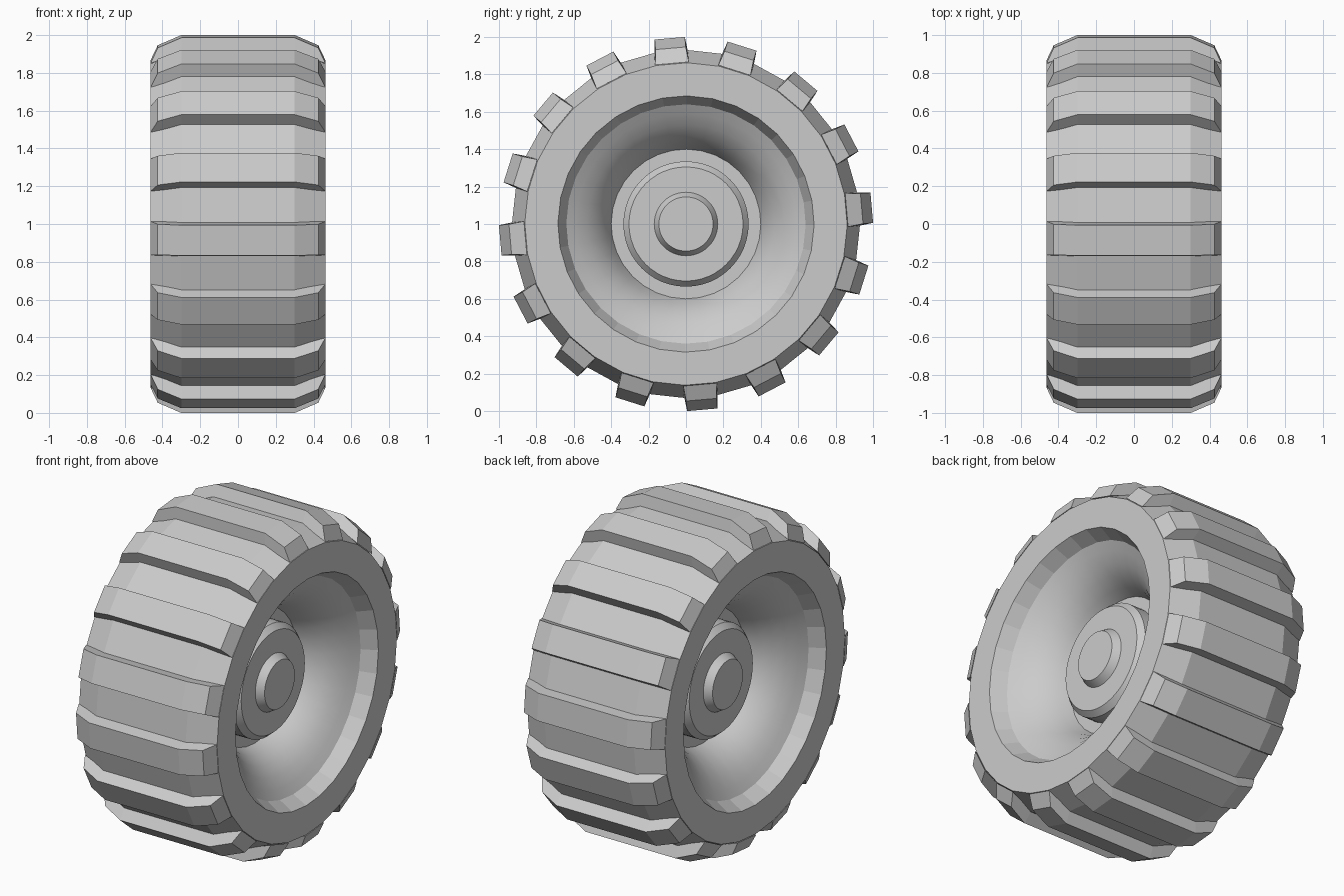
import bpy, bmesh
from math import sin, cos, radians, pi

if "Cube" in bpy.data.objects:
    bpy.data.objects.remove(bpy.data.objects["Cube"])

LUGS = 16
STEP = 360 / LUGS
START = 95            # angle of the top lug, in degrees from +y
HALF = 5.5            # half angle covered by a lug foot
CENTRE_Z = 1.0


def finish(name, bm, smooth=None):
    bmesh.ops.recalc_face_normals(bm, faces=bm.faces)
    me = bpy.data.meshes.new(name)
    bm.to_mesh(me)
    bm.free()
    ob = bpy.data.objects.new(name, me)
    bpy.context.collection.objects.link(ob)
    ob.location.z = CENTRE_Z
    if smooth:
        bpy.ops.object.select_all(action='DESELECT')
        ob.select_set(True)
        bpy.context.view_layer.objects.active = ob
        bpy.ops.object.shade_smooth_by_angle(angle=radians(smooth))
    return ob


def lathe(name, profile, angles, smooth=None):
    """Spin (x, radius) points about the x axis; radius 0 closes to a point."""
    bm = bmesh.new()
    n = len(angles)
    rings = []
    for x, r in profile:
        if r == 0:
            rings.append([bm.verts.new((x, 0, 0))] * n)
        else:
            rings.append([bm.verts.new((x, r * cos(a), r * sin(a))) for a in angles])
    for a, b in zip(rings, rings[1:]):
        for i in range(n):
            j = (i + 1) % n
            bm.faces.new(dict.fromkeys((a[i], a[j], b[j], b[i])))
    return finish(name, bm, smooth)


# tyre: its facets break at the edges of the lugs
tyre_angles = [radians(START + i * STEP + s * HALF) for i in range(LUGS) for s in (-1, 1)]
half_tyre = [(0.3, 0.93), (0.463, 0.862), (0.463, 0.685), (0.375, 0.64)]
tyre = [(-x, r) for x, r in reversed(half_tyre)] + half_tyre
lathe("tyre", tyre, tyre_angles, 10)

# tread lugs: tapered bars with bevelled ends
bm = bmesh.new()
top = [(-0.425, 0.943), (-0.3, 0.997), (0.3, 0.997), (0.425, 0.943)]
foot = [(0.463, 0.862), (0.3, 0.92), (-0.3, 0.92), (-0.463, 0.862)]
for i in range(LUGS):
    a = radians(START + i * STEP)
    sides = []
    for s in (-1, 1):
        ring = []
        for pts, w in ((top, 0.081), (foot, 0.09)):
            for x, r in pts:
                ring.append(bm.verts.new((x, r * cos(a) - s * w * sin(a),
                                          r * sin(a) + s * w * cos(a))))
        sides.append(ring)
    A, B = sides
    for s in sides:
        for quad in ((0, 1, 6, 7), (1, 2, 5, 6), (2, 3, 4, 5)):
            bm.faces.new([s[k] for k in quad])
    for k in range(8):
        m = (k + 1) % 8
        bm.faces.new((A[k], A[m], B[m], B[k]))
finish("tread_lugs", bm)

# both sides: curved dish, then stepped hub with a centre cap
dish = [(0.375, 0.64), (0.345, 0.59), (0.305, 0.53), (0.25, 0.475),
        (0.185, 0.43), (0.115, 0.4), (0.115, 0.33)]
hub = [(0.10, 0.335), (0.20, 0.335), (0.235, 0.305), (0.235, 0.17),
       (0.28, 0.145), (0.28, 0)]
round_angles = [i * 2 * pi / 48 for i in range(48)]
for side, s in (("right", 1), ("left", -1)):
    lathe("dish_" + side, [(s * x, r) for x, r in dish], tyre_angles, 35)
    lathe("hub_" + side, [(s * x, r) for x, r in hub], round_angles, 30)
